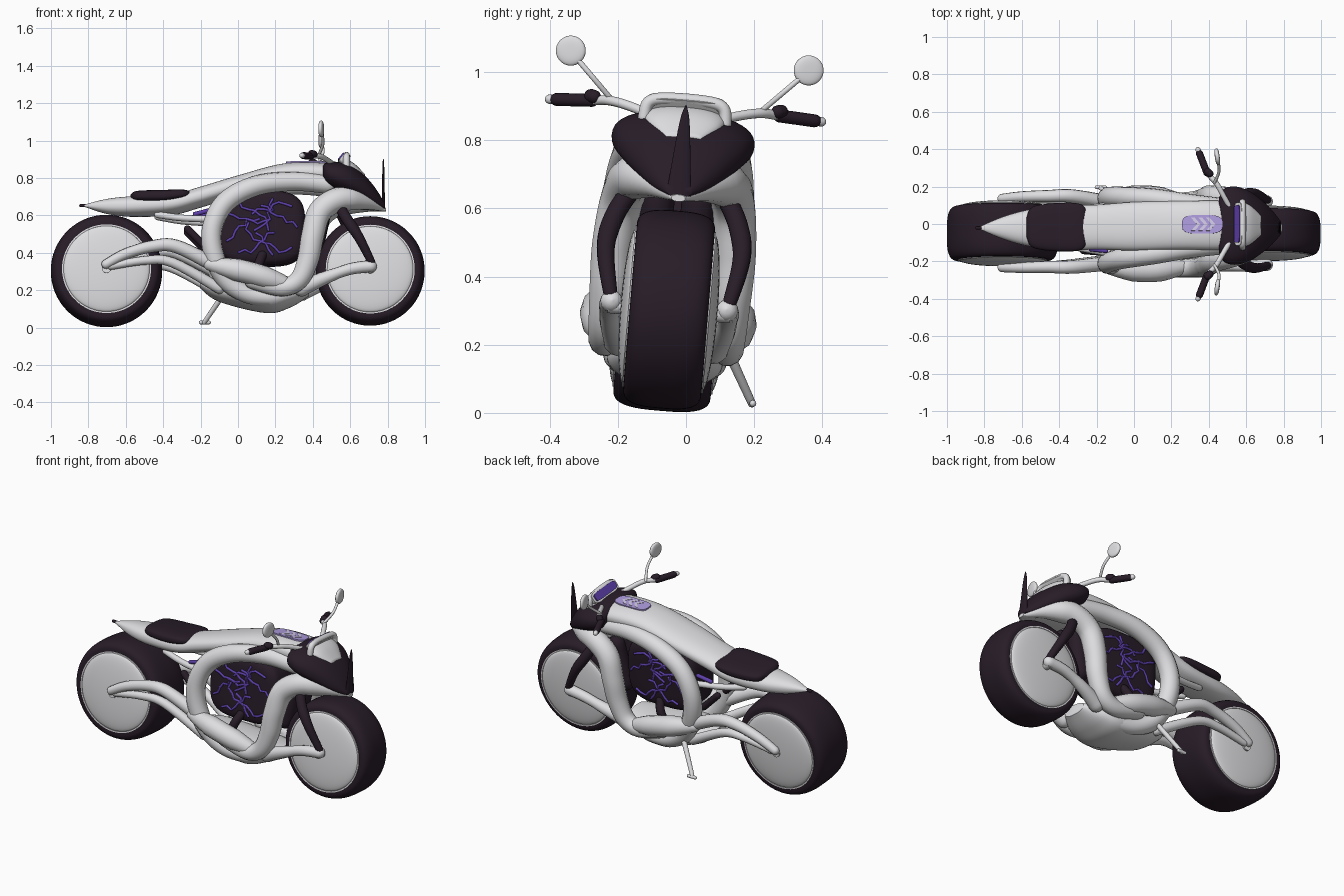
import bpy, bmesh, math, random
from mathutils import Matrix, Vector

if "Cube" in bpy.data.objects:
    bpy.data.objects.remove(bpy.data.objects["Cube"], do_unlink=True)
random.seed(7)

# The bike leans towards its stand
LEAN = Matrix.Translation((0, -.075, 0)) @ Matrix.Rotation(-.083, 4, "X")
SIDES = ((1, "left_"), (-1, "right_"))


def material(name, *rgb):
    mat = bpy.data.materials.new(name)
    mat.use_nodes = True
    mat.diffuse_color = (*rgb, 1)
    mat.node_tree.nodes["Principled BSDF"].inputs["Base Color"].default_value = (*rgb, 1)
    return mat


WHITE = material("silver_white", .73, .73, .75)
DARK = material("dark_plum", .021, .012, .021)
PURPLE = material("vein_purple", .11, .05, .4)
LILAC = material("badge_lilac", .42, .33, .72)
PALE = material("chevron_pale_lilac", .7, .65, .86)


def add_object(name, data, mat, matrix=Matrix()):
    """Link an object, turn it into a mesh and shade it."""
    obj = bpy.data.objects.new(name, data)
    bpy.context.collection.objects.link(obj)
    data.materials.append(mat)
    obj.matrix_world = LEAN @ matrix
    bpy.ops.object.select_all(action="DESELECT")
    obj.select_set(True)
    bpy.context.view_layer.objects.active = obj
    if obj.type == "CURVE":
        bpy.ops.object.convert(target="MESH")
    bpy.ops.object.shade_smooth_by_angle(angle=math.radians(50))


def smooth(points, steps=6):
    """Catmull-Rom interpolation of tuples of any length."""
    out = []
    last = len(points) - 1
    for i in range(last):
        quad = [points[max(0, min(last, i + k))] for k in (-1, 0, 1, 2)]
        for s in range(steps):
            t = s / steps
            out.append(tuple(
                b + t / 2 * (c - a + t * (2 * a - 5 * b + 4 * c - d + t * (3 * (b - c) + d - a)))
                for a, b, c, d in zip(*quad)))
    return out + [points[-1]]


def skin(name, rings, mat, matrix=Matrix()):
    """Join rings of points into a capped surface."""
    bm = bmesh.new()
    loops = [[bm.verts.new(point) for point in ring] for ring in rings]
    for a, b in zip(loops, loops[1:]):
        for i in range(len(a)):
            j = (i + 1) % len(a)
            bm.faces.new((a[i], a[j], b[j], b[i]))
    bm.faces.new(loops[0])
    bm.faces.new(loops[-1])
    bmesh.ops.recalc_face_normals(bm, faces=bm.faces[:])
    mesh = bpy.data.meshes.new(name)
    bm.to_mesh(mesh)
    bm.free()
    add_object(name, mesh, mat, matrix)


def oval(rx, ry, power=2, n=48):
    """Superellipse outline, rounder or boxier by its power."""
    def bend(v):
        return math.copysign(abs(v) ** (2 / power), v)
    turns = [math.tau * i / n for i in range(n)]
    return [(rx * bend(math.cos(a)), ry * bend(math.sin(a))) for a in turns]


def half_oval(rx, ry, power=2):
    return oval(rx, ry, power)[:25]


def hull(name, mat, sections, power=2.3):
    """Sections along x: (x, centre z, half width, half height)."""
    rings = [[(x, u, z + v) for u, v in oval(max(w, .003), max(h, .003), power)]
             for x, z, w, h in smooth(sections)]
    skin(name, rings, mat)


def lathe(name, mat, profile, centre, matrix=Matrix()):
    """Spin (y, radius) pairs about an axis along y."""
    rings = [[(u, y, v) for u, v in oval(max(r, .002), max(r, .002), n=64)] for y, r in profile]
    skin(name, rings, mat, Matrix.Translation(centre) @ matrix)


def tube(name, mat, radii, points, both=True, curved=True):
    """Round ended tube whose radius blends through radii, mirrored across y."""
    line = smooth(points) if curved else points
    path = []
    for i, point in enumerate(line):
        t = i / (len(line) - 1) * (len(radii) - 1)
        k = min(int(t), max(len(radii) - 2, 0))
        path.append((*point, radii[k] + (radii[min(k + 1, len(radii) - 1)] - radii[k]) * (t - k)))
    for backwards in (True, False):
        path.reverse()
        tip, near = Vector(path[-1]), Vector(path[-2])
        way = (tip - near).xyz.normalized()
        for step in range(1, 5):
            a = step * math.pi / 8.2
            path.append((*(tip.xyz + way * tip.w * math.sin(a)), tip.w * math.cos(a)))
    for side, label in SIDES if both else ((1, ""),):
        curve = bpy.data.curves.new(label + name, "CURVE")
        curve.dimensions = "3D"
        curve.bevel_depth = 1
        curve.bevel_resolution = 4
        curve.use_fill_caps = True
        spline = curve.splines.new("POLY")
        spline.points.add(len(path) - 1)
        for point, (x, y, z, radius) in zip(spline.points, path):
            point.co = (x, y * side, z, 1)
            point.radius = radius
        add_object(label + name, curve, mat)


def plate(name, mat, outline, thick, matrix):
    skin(name, [[(x, y, z) for x, y in outline] for z in (0, thick)], mat, matrix)


# Wheels: fat tyre with a domed, lipped disc on each side
for name, x, radius, w in (("rear", -.703, .298, .143), ("front", .707, .291, .115)):
    centre = (x, 0, .304)
    lathe(name + "_tyre", DARK, [(y, radius - .055 + r) for y, r in half_oval(w, .055, 3)], centre)
    lip = w + .004
    dome = [(w + y, r) for y, r in half_oval(.028, .23)[12::-1]]
    for side, label in SIDES:
        profile = [(w / 2, .238), (lip, .238), (lip, .23)] + dome
        lathe(label + name + "_disc", WHITE, [(y * side, r) for y, r in profile], centre)
    lathe(name + "_axle", WHITE, [(-.18, .025), (.18, .025)], centre)

# Spine from tail to tank, seat and tail light
hull("tank_and_tail", WHITE, [
    (-.84, .655, 0, 0), (-.7, .65, .06, .04), (-.55, .65, .1, .055), (-.35, .66, .12, .055),
    (-.2, .7, .12, .055), (0, .76, .13, .055), (.25, .82, .13, .06), (.48, .82, .13, .06), (.58, .8, .1, .05)])
hull("seat", DARK, [
    (-.575, .7, .05, .01), (-.54, .7, .11, .03), (-.4, .7, .13, .035), (-.28, .71, .12, .025), (-.24, .71, .05, 0)], 3)
tube("tail_light", DARK, [.009], [(-.82, 0, .655), (-.84, 0, .655)], False)

# Frame loops around the engine
tube("rear_loop", WHITE, [.05, .055, .055, .045], [
    (.48, .1, .76), (.3, .12, .775), (.1, .15, .75), (-.06, .165, .665), (-.135, .175, .53),
    (-.13, .17, .38), (-.06, .15, .24), (.06, .135, .165), (.2, .12, .15)])
tube("front_loop", WHITE, [.01, .065, .065, .06, .05, .045], [
    (.78, .01, .635), (.68, .08, .67), (.55, .14, .68), (.44, .165, .61), (.4, .18, .48),
    (.375, .18, .35), (.325, .18, .24), (.23, .18, .2), (.08, .18, .235)])
hull("nose_underside", WHITE, [(.5, .69, .14, .04), (.65, .665, .11, .03), (.79, .632, .02, .01)])
tube("side_pod", WHITE, [.035, .06, .06, .035], [(-.15, .18, .325), (.07, .2, .275), (.28, .17, .21)])
hull("belly_pan", WHITE, [
    (-.2, .23, .06, .02), (-.1, .2, .13, .06), (.15, .16, .17, .08), (.28, .17, .15, .06), (.38, .2, .08, .03)])

# Swingarms
tube("rear_upper_arm", WHITE, [.025, .04], [
    (-.705, .185, .325), (-.6, .19, .38), (-.46, .19, .42), (-.33, .19, .42), (-.12, .16, .32)])
tube("rear_lower_arm", WHITE, [.02, .03], [(-.68, .18, .315), (-.5, .18, .345), (-.35, .17, .335), (-.1, .13, .2)])
tube("front_arm", WHITE, [.033, .03, .045], [(.71, .17, .315), (.6, .175, .3), (.47, .165, .255), (.34, .14, .2)])
tube("fork_strut", DARK, [.028, .03, .02], [(.53, .13, .66), (.58, .18, .57), (.645, .2, .47), (.715, .175, .335)])

# Supports and fittings under the seat and engine
tube("seat_strut", WHITE, [.018], [(-.43, .07, .6), (-.3, .1, .58), (-.13, .13, .57)])
tube("seat_strut_trim", PURPLE, [.012], [(-.23, .11, .6), (-.15, .12, .62)])
tube("shock", DARK, [.02], [(-.27, .11, .52), (-.17, .11, .42)])
tube("exhaust_stub", DARK, [.025], [(.13, .11, .38), (.11, .14, .33), (.08, .14, .26)])
tube("radiator", DARK, [.05], [(.45, .06, .63), (.4, .06, .4)])

# Engine block with a network of veins crossing both faces
block = [[(u * s, y, v * s) for u, v in oval(.235, .2, 3.5)] for y, s in half_oval(.12, 1, 6)[1:-1]]
skin("engine", block, DARK, Matrix.Translation((.125, 0, .53)))
for u, v in oval(.19, .15, 3, 9):
    spot = Vector((.125 + u, .12, .53 + v))
    heading = math.atan2(-v, -u) + random.uniform(-.6, .6)
    vein = []
    while abs(spot.x - .125) < .2 and abs(spot.z - .53) < .17 and len(vein) < 8:
        vein.append(tuple(spot))
        turn = heading + random.uniform(-1, 1)
        spot += Vector((math.cos(turn), 0, math.sin(turn))) * .035
    tube("engine_vein", PURPLE, [.007], vein, curved=False)

# Nose fairing with an upright blade
hull("nose_fairing", DARK, [
    (.455, .825, .15, .045), (.48, .815, .195, .07), (.54, .8, .21, .085), (.61, .777, .19, .087),
    (.68, .737, .145, .075), (.74, .69, .09, .05), (.785, .65, .035, .015)])
skin("nose_blade", [[(.777 + u, v, z) for u, v in oval(d, w)] for z, w, d in smooth(
    [(.64, .036, .01), (.75, .026, .007), (.86, .014, .005), (.905, .002, .002)])], DARK)

# Instrument pod: bump, hood and lit screen facing the rider
hull("instrument_bump", WHITE, [
    (.52, .85, .09, .02), (.565, .86, .12, .042), (.62, .845, .105, .035), (.68, .81, .05, .01)])
tube("instrument_hood", WHITE, [.018], [
    (.58, y * side, z) for side, y, z in
    ((-1, .12, .86), (-1, .11, .905), (-1, .06, .92), (1, .06, .92), (1, .11, .905), (1, .12, .86))], False)
tilt = Matrix.Translation((.555, 0, .91)) @ Matrix.Rotation(-.9, 4, "Y")
plate("instrument_back", WHITE, oval(.035, .115, 4), -.03, tilt)
plate("instrument_screen", PURPLE, oval(.024, .1, 5), .008, tilt)

# Tank badge with three chevrons
plate("tank_badge", LILAC, oval(.108, .05, 3.5), .009, Matrix.Translation((.365, 0, .88)))
chevron = [(-.03, -.035), (-.01, -.035), (.02, 0), (-.01, .035), (-.03, .035), (0, 0)]
for i in (-1, 0, 1):
    plate("badge_chevron", PALE, chevron, .003, Matrix.Translation((.375 + i * .04, 0, .888)))

# Handlebars, grips and mirrors
tube("handlebar", WHITE, [.014], [(.52, .08, .86), (.48, .15, .885), (.44, .22, .9), (.39, .28, .897), (.342, .4, .89)])
tube("grip", DARK, [.019], [(.39, .275, .897), (.35, .38, .891)])
tube("control_knob", DARK, [.02], [(.405, .27, .908), (.395, .28, .91)])
tube("mirror_stem", WHITE, [.008], [(.43, .22, .905), (.455, .28, .965), (.445, .345, 1.03)])
for side, label in SIDES:
    lathe(label + "mirror", WHITE, half_oval(.013, .044, 3), (.445, .35 * side, 1.037),
          Matrix.Rotation(math.pi / 2 + side * .15, 4, "Z"))

# Kickstand
tube("kickstand", WHITE, [.016, .012], [(-.06, .17, .22), (-.18, .265, .05)], False)
tube("kickstand_foot", WHITE, [.01], [(-.2, .268, .05), (-.155, .268, .05)], False)
